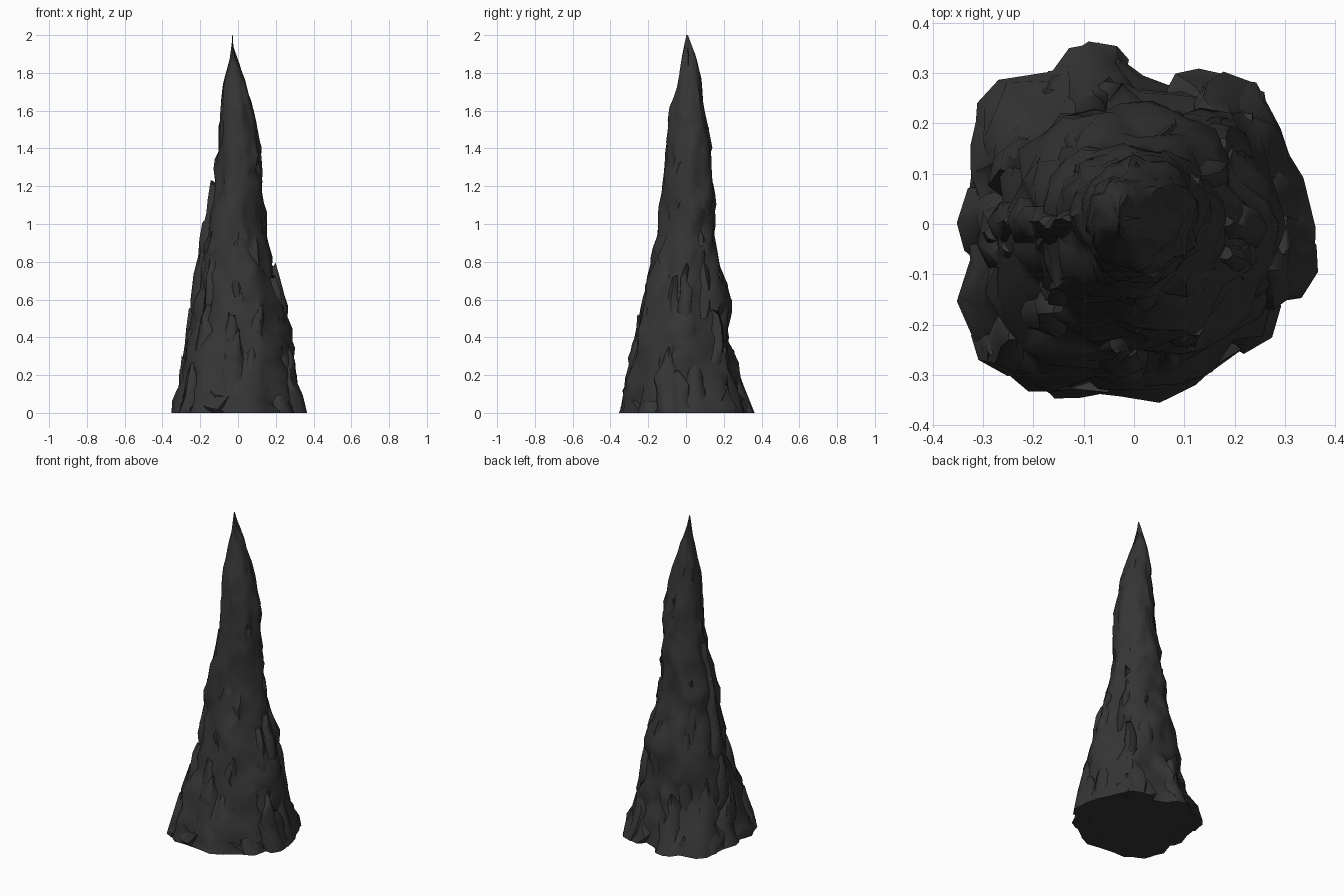
import bpy, bmesh, math, random
from mathutils import Vector, noise

if "Cube" in bpy.data.objects:
    bpy.data.objects.remove(bpy.data.objects["Cube"])

random.seed(11)
rock = bpy.data.materials.new("charcoal rock")
rock.diffuse_color = (0.036, 0.036, 0.037, 1)
rock.use_nodes = True
rock.node_tree.nodes["Principled BSDF"].inputs["Base Color"].default_value = rock.diffuse_color

# Spire outline: height, left, right, front, back
OUTLINE = [
    (0.00, -.345, .335, -.34, .335), (0.06, -.335, .32, -.335, .32),
    (0.20, -.305, .295, -.32, .275), (0.40, -.275, .265, -.275, .245),
    (0.60, -.235, .235, -.24, .235), (0.80, -.205, .18, -.185, .175),
    (1.00, -.175, .15, -.15, .16), (1.20, -.135, .135, -.125, .15),
    (1.40, -.11, .125, -.10, .135), (1.60, -.092, .085, -.09, .11),
    (1.75, -.08, .04, -.045, .088), (1.87, -.045, .002, -.025, .06),
    (1.90, -.036, -.022, -.02, .048), (2.00, -.031, -.028, .002, .01)]

# Ragged footprint of the base, anticlockwise
FOOT = [(.37, 0), (.33, .12), (.30, .17), (.24, .30), (.16, .30), (.13, .255), (.08, .29),
        (.03, .285), (-.03, .365), (-.14, .355), (-.17, .305), (-.25, .32), (-.305, .24),
        (-.305, .075), (-.34, .03), (-.32, -.06), (-.37, -.14), (-.31, -.18), (-.31, -.245),
        (-.25, -.30), (-.17, -.36), (-.10, -.32), (0, -.35), (.06, -.36), (.15, -.29),
        (.18, -.235), (.22, -.25), (.29, -.21), (.30, -.13), (.36, -.125)]
POLAR = sorted((math.atan2(y, x) % math.tau, math.hypot(x, y)) for x, y in FOOT)
POLAR.append((math.tau, POLAR[0][1]))


def foot_radius(angle):
    angle %= math.tau
    for (a, r), (b, s) in zip(POLAR, POLAR[1:]):
        if angle <= b:
            return r + (s - r) * (angle - a) / (b - a)
    return POLAR[0][1]


def outline(z):
    for a, b in zip(OUTLINE, OUTLINE[1:]):
        if z <= b[0]:
            t = (z - a[0]) / (b[0] - a[0])
            return [a[i] + (b[i] - a[i]) * t for i in range(1, 5)]
    return OUTLINE[-1][1:]


def surface(angle, z, k=1.0):
    """Point on the spire at an angle and height, scaled about its axis."""
    l, r, f, b = outline(z)
    ragged = max(0, 1 - z / .55)
    k *= 1 + ragged * (foot_radius(angle) / .34 - 1)
    return Vector(((l + r) / 2 + (r - l) / 2 * k * math.cos(angle),
                   (f + b) / 2 + (b - f) / 2 * k * math.sin(angle), z))


def loft(name, rings):
    """Skin closed rings of points, with capped ends and mixed diagonals."""
    bm = bmesh.new()
    rows = [[bm.verts.new(p) for p in ring] for ring in rings]
    n = len(rows[0])
    for lo, hi in zip(rows, rows[1:]):
        for i in range(n):
            a, b, c, d = lo[i], lo[(i + 1) % n], hi[(i + 1) % n], hi[i]
            tris = ((a, b, c), (a, c, d)) if random.random() < .5 else ((a, b, d), (b, c, d))
            for t in tris:
                bm.faces.new(t)
    bm.faces.new(rows[0][::-1])
    bm.faces.new(rows[-1])
    bmesh.ops.recalc_face_normals(bm, faces=bm.faces)
    mesh = bpy.data.meshes.new(name)
    bm.to_mesh(mesh)
    bm.free()
    ob = bpy.data.objects.new(name, mesh)
    bpy.context.collection.objects.link(ob)
    mesh.materials.append(rock)
    bpy.context.view_layer.objects.active = ob
    ob.select_set(True)
    bpy.ops.object.shade_smooth_by_angle(angle=math.radians(55))
    ob.select_set(False)


# Craggy core, with broad ribs and broken ledges
N, ROWS = 30, 36
rings = []
for j in range(ROWS + 1):
    z0 = 2 * j / ROWS
    ring = []
    for i in range(N):
        a = math.tau * (i + random.uniform(-.35, .35)) / N
        z = z0 if j in (0, ROWS) else min(1.99, max(.01, z0 + random.uniform(-.02, .02)))
        x, y = math.cos(a), math.sin(a)
        rib = noise.noise(Vector((x * 1.7, y * 1.7, z * 2.5 + 3)))
        chip = noise.noise(Vector((x * 3.3, y * 3.3, z * 8 + 5)))
        fade = min(1, (2 - z) / .3) * min(1, .2 + z / .15)
        k = 1 + fade * (-.035 + .13 * rib + .16 * chip + random.uniform(-.025, .025))
        ring.append(surface(a, z, min(k, 1.1)))
    rings.append(ring)
loft("spire_core", rings)


def crag(name, angle, bottom, top, width, lean):
    """Lumpy outcrop sunk into the core, narrowing to a broken tip."""
    steps = max(3, round((top - bottom) / .08))
    rings = []
    for j in range(steps + 1):
        t = j / steps
        z = bottom + (top - bottom) * t
        tuck = .12 * (1 - t / .3) if bottom and t < .3 else 0
        drift = angle + random.uniform(-.05, .05)
        c = surface(drift, z, (lean - tuck) * random.uniform(.96, 1.02))
        out = Vector((math.cos(angle), math.sin(angle), 0))
        side = Vector((-out.y, out.x, 0))
        w = width * (1 - .75 * t ** 3) * random.uniform(.8, 1.15)
        d = .06 * (1 - .5 * t ** 2)
        ring = []
        for i in range(7):
            b = math.tau * i / 7
            p = c + out * (d * (math.cos(b) - 1) * random.uniform(.7, 1.1))
            p += side * (w * math.sin(b) * random.uniform(.75, 1.15))
            p.z = max(0, p.z + random.uniform(-.02, .02)) if j else p.z
            ring.append(p)
        rings.append(ring)
    loft(name, rings)


# Tiers of outcrops: count, bottom, lowest top, highest top, half width, lean
TIERS = [(10, 0, .06, .22, .075, 1.0), (9, 0, .25, .45, .075, 1.01),
         (8, .2, .5, .76, .065, 1.02), (4, .5, .8, 1.05, .05, 1.0)]
for tier, (count, bottom, lo, hi, width, lean) in enumerate(TIERS):
    for i in range(count):
        ang = math.tau * (i + random.uniform(-.35, .35) + tier * .4) / count
        crag(f"crag_{tier + 1}_{i + 1}", ang, bottom, random.uniform(lo, hi),
             width * random.uniform(.75, 1.2), lean * random.uniform(.97, 1.03))

# Prominent broken shoulders on the outline
crag("left_high_shoulder", 3.2, .85, 1.22, .04, 1.08)
crag("left_mid_shoulder", 3.1, .5, 1.0, .05, 1.1)
crag("left_low_shoulder", 3.25, .05, .45, .07, 1.03)
crag("right_mid_shoulder", 0, .4, .79, .05, 1.08)
crag("back_high_shoulder", 1.57, 1.2, 1.5, .04, .97)
